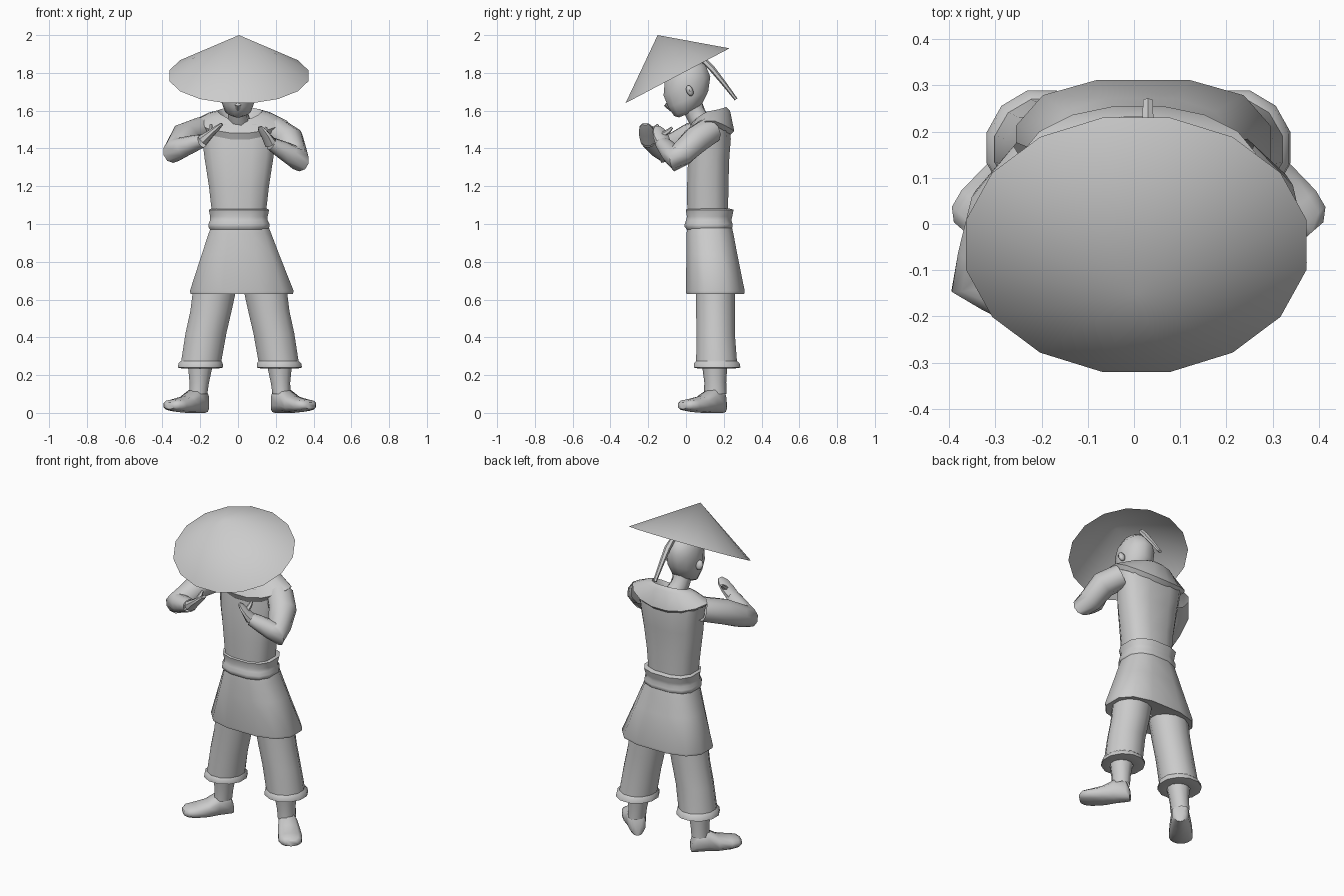
import bpy, bmesh, math
from mathutils import Vector, Matrix

cube = bpy.data.objects.get("Cube")
if cube:
    bpy.data.objects.remove(cube, do_unlink=True)

grey = bpy.data.materials.new("plain_grey")
grey.use_nodes = True
COLOR = (0.6, 0.6, 0.6, 1)
grey.diffuse_color = COLOR
grey.node_tree.nodes["Principled BSDF"].inputs["Base Color"].default_value = COLOR
parts = []


def finish(name, bm):
    bmesh.ops.recalc_face_normals(bm, faces=bm.faces)
    mesh = bpy.data.meshes.new(name)
    bm.to_mesh(mesh)
    bm.free()
    mesh.materials.append(grey)
    obj = bpy.data.objects.new(name, mesh)
    bpy.context.collection.objects.link(obj)
    parts.append(obj)


def skin(name, rings, caps=True):
    """Bridge a list of equally long point rings into one surface."""
    bm = bmesh.new()
    rows = [[bm.verts.new(p) for p in ring] for ring in rings]
    n = len(rows[0])
    for a, b in zip(rows, rows[1:]):
        for i in range(n):
            j = (i + 1) % n
            bm.faces.new((a[i], a[j], b[j], b[i]))
    if caps:
        bm.faces.new(rows[0])
        bm.faces.new(rows[-1])
    finish(name, bm)


def oval(rx, ry, n, power=1.0):
    for i in range(n):
        a = math.tau * (i + 0.5) / n
        c, s = math.cos(a), math.sin(a)
        yield Vector((math.copysign(abs(c) ** power, c) * rx,
                      math.copysign(abs(s) ** power, s) * ry, 0))


def stack(name, rings, n=12, power=1.0, tilt=0, caps=False):
    """Loft horizontal ovals given as (x, y, z, rx, ry)."""
    rot = Matrix.Rotation(math.radians(tilt), 3, 'X')
    skin(name, [[Vector(r[:3]) + rot @ p for p in oval(r[3], r[4], n, power)]
                for r in rings], caps)


def tube(name, path, n=8, caps=True):
    """Loft ovals across a path of (x, y, z, width, depth)."""
    pts = [Vector(p[:3]) for p in path]
    rings = []
    for i, p in enumerate(path):
        d = pts[min(i + 1, len(pts) - 1)] - pts[max(i - 1, 0)]
        q = d.to_track_quat('Z', 'Y')
        rings.append([pts[i] + q @ v for v in oval(p[3], p[4], n)])
    skin(name, rings, caps)


def blob(name, loc, size, tilt):
    bm = bmesh.new()
    bmesh.ops.create_uvsphere(bm, u_segments=8, v_segments=6, radius=1)
    m = Matrix.Translation(loc) @ Matrix.Rotation(tilt, 4, 'X') @ Matrix.Diagonal((*size, 1))
    bmesh.ops.transform(bm, matrix=m, verts=bm.verts)
    finish(name, bm)


# Hollow conical hat, tipped forward over the face
bm = bmesh.new()
tip = bm.verts.new((0.005, -0.15, 2.0))
tilt = Matrix.Rotation(math.radians(27.8), 3, 'X')
rim = [bm.verts.new(Vector((0.005, -0.045, 1.785)) + tilt @ p) for p in oval(0.375, 0.317, 16)]
for i, v in enumerate(rim):
    bm.faces.new((v, rim[(i + 1) % len(rim)], tip))
finish("straw_hat", bm)

# Head, face and hair
stack("head", [(0, -0.01, 1.575, .03, .03), (0, 0.01, 1.60, .07, .08),
               (0, 0.012, 1.66, .092, .118), (0, 0.005, 1.73, .1, .138),
               (0, -0.005, 1.80, .095, .12), (0, -0.02, 1.85, .06, .07),
               (0, -0.03, 1.88, .015, .02)], tilt=22, caps=True)
tube("nose", [(0, -0.09, 1.665, .01, .012), (0, -0.1, 1.63, .018, .018),
              (0, -0.075, 1.605, .012, .012)], 6)
for side, x in (("left", .108), ("right", -.108)):
    blob(side + "_ear", (x, 0.02, 1.705), (.022, .018, .03), .35)
tube("neck", [(0.01, 0.09, 1.53, .06, .06), (0, 0.055, 1.575, .055, .055),
              (0, 0.035, 1.62, .055, .06)], caps=False)
tube("ponytail", [(0.02, 0.09, 1.87, .016, .016), (0.03, 0.14, 1.82, .02, .016),
                  (0.03, 0.2, 1.745, .015, .013), (0.03, 0.265, 1.66, .012, .009)], 6)

# Tunic body
stack("torso", [(0.005, 0.115, 1.07, .148, .111), (0.005, 0.115, 1.2, .163, .112),
                (0.005, 0.12, 1.35, .187, .112), (0.005, 0.13, 1.45, .2, .11),
                (0.005, 0.13, 1.53, .22, .1)], power=.75)


# Draped cowl: hangs to a point behind and dips in a V on the chest
def cowl_ring(y, z, rx, ry, front_dip, back_dip):
    ring = []
    for p in oval(rx, ry, 16):
        f = p.y / ry
        drop = (front_dip if f < 0 else back_dip) * abs(f) ** 1.5
        ring.append(Vector((.01 + p.x, y + p.y, z - drop)))
    return ring


skin("cowl", [cowl_ring(.125, 1.525, .235, .112, .08, .055),
              cowl_ring(.128, 1.55, .258, .13, .07, .06),
              cowl_ring(.135, 1.59, .165, .1, .05, -.01),
              cowl_ring(.13, 1.6, .12, .085, .05, -.02),
              cowl_ring(.12, 1.55, .08, .06, .04, 0)], caps=False)

# Belt and flared skirt, closed underneath
stack("sash", [(0.005, 0.12, .972, .158, .12), (0.005, 0.12, .985, .166, .13),
               (0.005, 0.12, 1.0, .166, .13), (0.005, 0.12, 1.02, .156, .123),
               (0.005, 0.125, 1.04, .156, .123), (0.005, 0.125, 1.075, .164, .13),
               (0.005, 0.12, 1.083, .147, .11)], power=.75)
stack("skirt", [(0.01, 0.125, .98, .158, .122), (0.01, 0.127, .95, .17, .127),
                (0.013, 0.137, .84, .21, .138), (0.02, 0.155, .645, .282, .16),
                (0.02, 0.155, .63, .278, .157), (0.02, 0.155, .637, .24, .13),
                (0.012, 0.155, .645, .01, .01)], power=.75)

# Trousers, cuffs and feet
for side, s, ox in (("left", 1, 0.02), ("right", -1, 0)):
    def at(x):
        return ox + s * x
    stack(side + "_trouser", [(at(.125), .155, .645, .118, .107), (at(.143), .156, .54, .113, .106),
                              (at(.17), .157, .42, .112, .105), (at(.195), .162, .27, .11, .112)])
    stack(side + "_cuff", [(at(.195), .162, .276, .11, .11), (at(.198), .163, .262, .121, .125),
                           (at(.199), .165, .24, .124, .128), (at(.2), .16, .235, .1, .1),
                           (at(.2), .155, .24, .066, .064)])
    stack(side + "_ankle", [(at(.2), .152, .245, .068, .066), (at(.205), .155, .16, .054, .058),
                            (at(.21), .155, .1, .05, .06)], n=10)
    # Shoe sections run from heel to toe, turned outward
    turn = Matrix.Rotation(s * math.radians(41), 3, 'Z')
    shoe = [(.05, .03, .07, 0), (.03, .048, .125, 0), (-.04, .056, .13, 0),
            (-.1, .066, .092, 0), (-.175, .07, .07, .005), (-.215, .062, .058, .012),
            (-.237, .036, .035, .02)]
    rings = []
    for y, w, h, lift in shoe:
        ring = []
        for p in oval(w, h / 2, 10, .8):
            ring.append(Vector((at(.208), .16, 0)) + turn @ Vector((p.x, y, p.y + h / 2 + lift)))
        rings.append(ring)
    skin(side + "_shoe", rings)

# Sleeves and raised hands, each posed a little differently
poses = {
    "left": (1, Vector((.32, -.055, 1.345)), Vector((.175, -.12, 1.425)), Vector((.115, -.15, 1.515))),
    "right": (-1, Vector((-.34, -.12, 1.39)), Vector((-.19, -.2, 1.44)), Vector((-.085, -.215, 1.53))),
}
for side, (s, elbow, wrist, tips) in poses.items():
    shoulder = Vector((s * .2, .125, 1.495))
    upper = shoulder.lerp(elbow, .4) + Vector((s * .025, 0, .01))
    tube(side + "_sleeve", [(*shoulder, .078, .072), (*upper, .08, .075),
                            (*shoulder.lerp(elbow, .82), .07, .068),
                            (*(elbow + Vector((s * .002, -.015, -.005))), .056, .062),
                            (*elbow.lerp(wrist, .25), .055, .055),
                            (*elbow.lerp(wrist, .6), .052, .048), (*wrist, .045, .036)],
         10, caps=False)
    palm = wrist.lerp(tips, .45)
    tube(side + "_hand", [(*wrist, .042, .033), (*palm, .046, .02),
                          (*wrist.lerp(tips, .8), .038, .014), (*tips, .018, .008)])
    tube(side + "_thumb", [(*palm, .015, .015), (*(palm + Vector((0, .04, .025))), .013, .013),
                           (*(palm + Vector((0, .06, .045))), .007, .007)], 6)

# Smooth shading with sharp creases kept
bpy.ops.object.select_all(action='DESELECT')
for obj in parts:
    obj.select_set(True)
bpy.context.view_layer.objects.active = parts[0]
bpy.ops.object.shade_smooth_by_angle(angle=math.radians(50))
